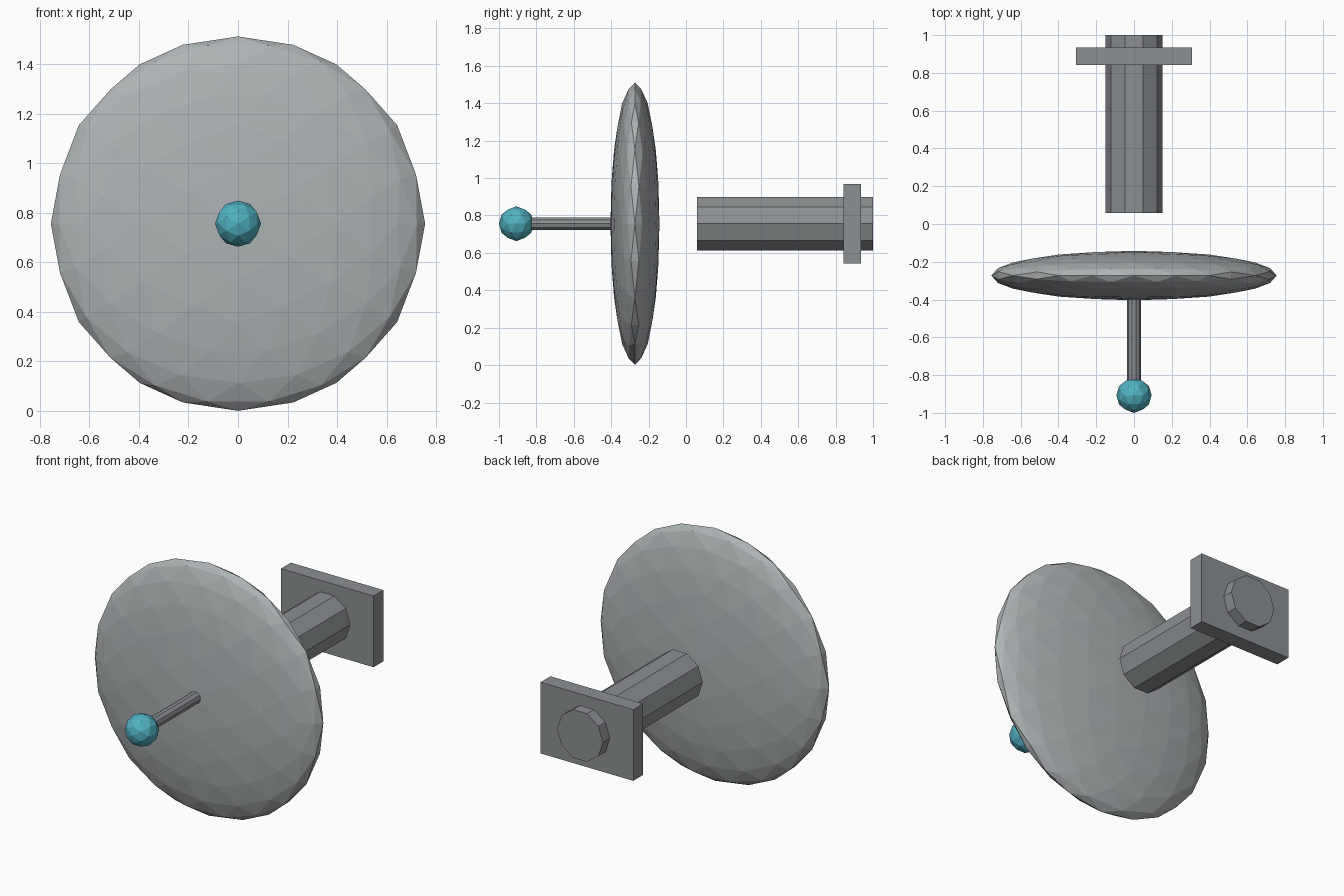
import bpy, bmesh
from math import pi, radians
from mathutils import Matrix

if "Cube" in bpy.data.objects:
    bpy.data.objects.remove(bpy.data.objects["Cube"])

AXIS_Z = 0.756  # height of the common centre line


def paint(name, r, g, b):
    mat = bpy.data.materials.new(name)
    mat.diffuse_color = (r, g, b, 1)
    mat.use_nodes = True
    mat.node_tree.nodes["Principled BSDF"].inputs["Base Color"].default_value = mat.diffuse_color
    return mat


def finish(name, bm, material):
    mesh = bpy.data.meshes.new(name)
    bm.to_mesh(mesh)
    bm.free()
    obj = bpy.data.objects.new(name, mesh)
    bpy.context.collection.objects.link(obj)
    mesh.materials.append(material)
    return obj


def faceted_ball(name, y, scale, subdivisions, material):
    # tilt the icosphere so an edge midpoint lies on each axis
    bm = bmesh.new()
    bmesh.ops.create_icosphere(bm, subdivisions=subdivisions, radius=1)
    bm.transform(Matrix.Translation((0, y, AXIS_Z)) @ Matrix.Diagonal((*scale, 1))
                 @ Matrix.Rotation(radians(-31.7175), 4, 'Y'))
    return finish(name, bm, material)


def rod(name, y0, y1, radius, material, sides=10):
    # prism along y with corners on the left and right
    bm = bmesh.new()
    bmesh.ops.create_cone(bm, cap_ends=True, segments=sides,
                          radius1=radius, radius2=radius, depth=y1 - y0)
    bm.transform(Matrix.Translation((0, (y0 + y1) / 2, AXIS_Z))
                 @ Matrix.Rotation(pi / 2, 4, 'X') @ Matrix.Rotation(pi / 2, 4, 'Z'))
    return finish(name, bm, material)


def block(name, y, size, material):
    bm = bmesh.new()
    bmesh.ops.create_cube(bm, size=1)
    bm.transform(Matrix.Translation((0, y, AXIS_Z)) @ Matrix.Diagonal((*size, 1)))
    return finish(name, bm, material)


teal = paint("teal", 0.08, 0.44, 0.53)
mid_grey = paint("mid_grey", 0.42, 0.45, 0.46)
dark_grey = paint("dark_grey", 0.26, 0.28, 0.29)

# flattened dish, front antenna and its coloured tip
faceted_ball("dish", -0.273, (0.755, 0.131, 0.755), 3, mid_grey)
rod("antenna_rod", -0.86, -0.35, 0.036, dark_grey)
faceted_ball("antenna_tip", -0.907, (0.093, 0.093, 0.093), 2, teal)

# rear mounting tube and plate
rod("mount_tube", 0.058, 1.0, 0.151, dark_grey)
block("mount_plate", 0.888, (0.612, 0.093, 0.425), dark_grey)
